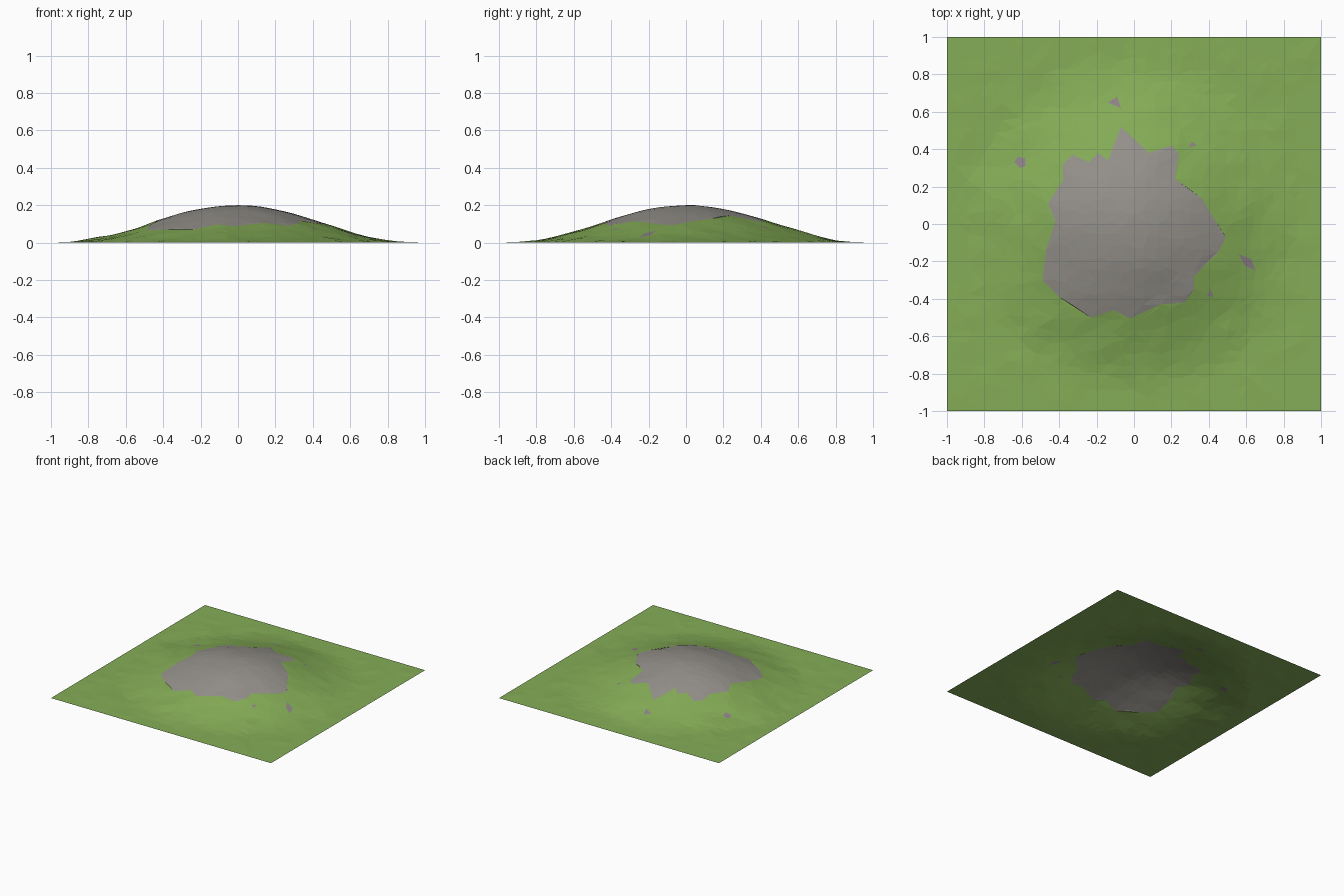
import bpy, bmesh, math, random
from mathutils import Vector, noise
from mathutils.geometry import delaunay_2d_cdt

if "Cube" in bpy.data.objects:
    bpy.data.objects.remove(bpy.data.objects["Cube"])

random.seed(4)

# Rocky cap outline and small stone patches, seen from above
CAP = [(-.07, .52), (.08, .38), (.2, .42), (.24, .38), (.22, .24), (.36, .14),
       (.44, .01), (.49, -.07), (.45, -.15), (.32, -.28), (.32, -.35), (.27, -.42),
       (.14, -.43), (-.02, -.505), (-.11, -.46), (-.23, -.5), (-.4, -.39),
       (-.49, -.3), (-.47, -.14), (-.42, .01), (-.46, .11), (-.38, .23),
       (-.38, .32), (-.33, .37), (-.24, .33), (-.19, .38), (-.14, .34)]
PATCHES = [[(-.14, .65), (-.09, .68), (-.07, .62)],
           [(-.64, .33), (-.62, .36), (-.58, .35), (-.58, .31), (-.61, .30)],
           [(.56, -.16), (.63, -.19), (.65, -.25), (.59, -.22)],
           [(.295, .41), (.31, .44), (.335, .42)],
           [(.39, -.385), (.41, -.35), (.425, -.39)]]


def inside(p, poly):
    hit = False
    for (x1, y1), (x2, y2) in zip(poly, poly[1:] + poly[:1]):
        if (y1 > p.y) != (y2 > p.y) and p.x < (x2 - x1) * (p.y - y1) / (y2 - y1) + x1:
            hit = not hit
    return hit


def bump(x, y, cx, cy, h, s):
    return h * math.exp(-((x - cx) ** 2 + (y - cy) ** 2) / (s * s))


def height(x, y):
    r = math.hypot(x, y)
    z = 0.1 * (1 + math.cos(math.pi * min(r / 0.94, 1)))
    z += bump(x, y, -.75, .1, .012, .12) + bump(x, y, .1, .55, .012, .2)
    z += bump(x, y, -.35, .05, .008, .15)
    z += 0.007 * noise.noise(Vector((x * 7, y * 7, 3))) * min(1, .4 + abs(r - .1))
    edge = min(1, (1 - max(abs(x), abs(y))) / 0.1)
    return min(.2, max(0, z * edge))


# Irregular ground points, with the rock outlines as fixed edges
N = 32
pts, edges = [], []
for i in range(N + 1):
    for j in range(N + 1):
        x, y = -1 + 2 * i / N, -1 + 2 * j / N
        if 0 < i < N:
            x += random.uniform(-.018, .018)
        if 0 < j < N:
            y += random.uniform(-.018, .018)
        if i in (0, N):
            x = math.copysign(1, x)
        pts.append(Vector((x, y)))
for poly in [CAP] + PATCHES:
    start, n = len(pts), len(poly)
    pts += [Vector(p) for p in poly]
    edges += [(start + k, start + (k + 1) % n) for k in range(n)]
verts, _, faces, *_ = delaunay_2d_cdt(pts, edges, [], 0, 1e-5)

mesh = bpy.data.meshes.new("hill")
mesh.from_pydata([(v.x, v.y, height(v.x, v.y)) for v in verts], [], faces)
hill = bpy.data.objects.new("hill", mesh)
bpy.context.collection.objects.link(hill)

# Grass, rock and stone patch colours
for name, col in (("grass green", (.235, .42, .095, 1)),
                  ("rock grey", (.30, .285, .26, 1)),
                  ("stone mauve", (.27, .225, .25, 1))):
    m = bpy.data.materials.new(name)
    m.diffuse_color = col
    m.use_nodes = True
    m.node_tree.nodes["Principled BSDF"].inputs["Base Color"].default_value = m.diffuse_color
    mesh.materials.append(m)

for f in mesh.polygons:
    c = f.center
    if inside(c, CAP):
        f.material_index = 1
    elif any(inside(c, p) for p in PATCHES):
        f.material_index = 2

# All faces point up
bm = bmesh.new()
bm.from_mesh(mesh)
for f in bm.faces:
    f.normal_update()
    if f.normal.z < 0:
        f.normal_flip()
bm.to_mesh(mesh)
bm.free()
